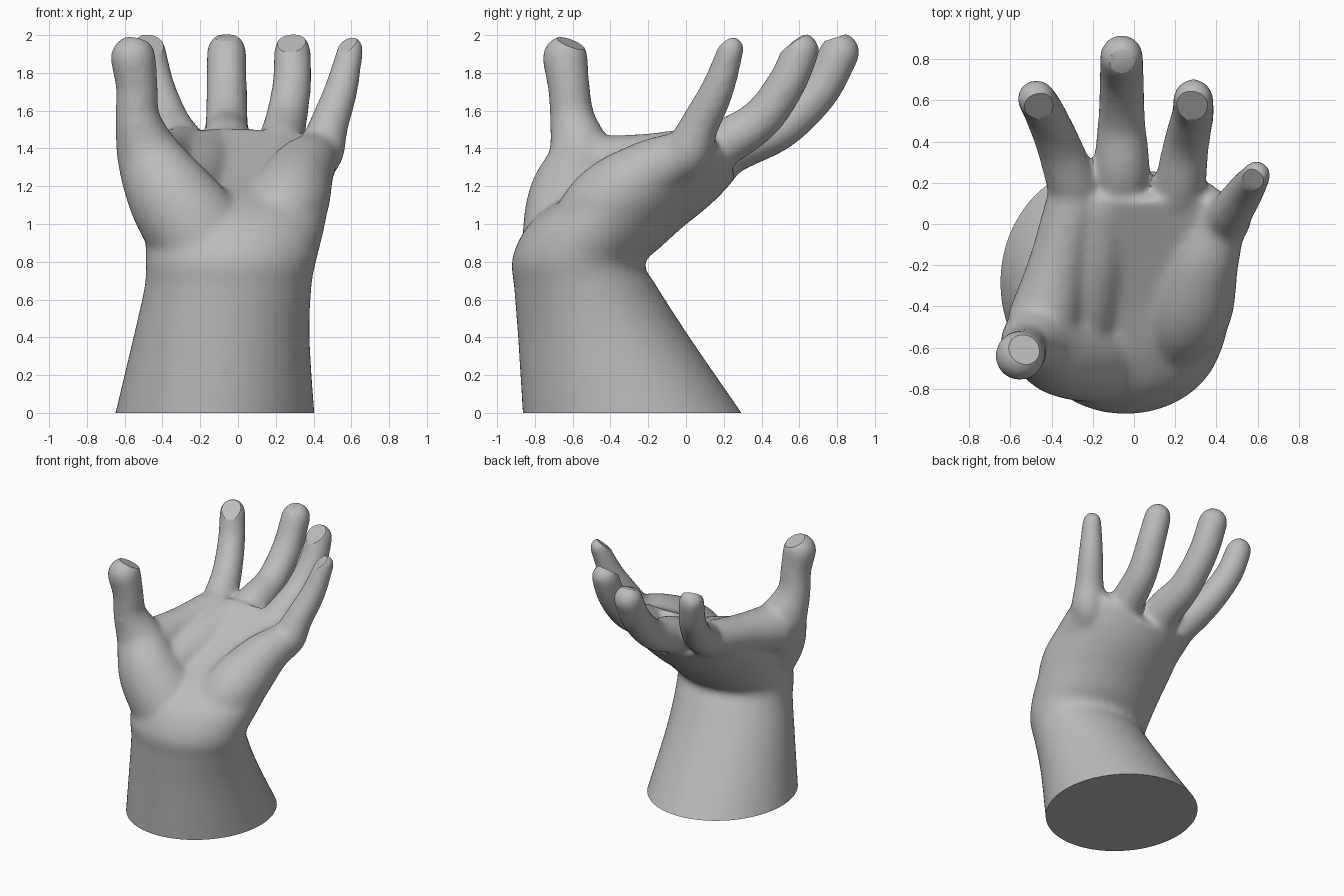
import bpy
import bmesh
from math import sin, cos, pi, radians
from mathutils import Vector

cube = bpy.data.objects.get("Cube")
if cube:
    bpy.data.objects.remove(cube, do_unlink=True)

skin = bpy.data.materials.new("plain_grey")
skin.use_nodes = True
GREY = (0.5, 0.5, 0.5, 1)
skin.diffuse_color = GREY
skin.node_tree.nodes["Principled BSDF"].inputs["Base Color"].default_value = GREY

SIDES = 40


def smooth_path(keys, steps=8):
    """Catmull-Rom samples through keys of any dimension."""
    k = [Vector(p) for p in keys]
    k = [2 * k[0] - k[1]] + k + [2 * k[-1] - k[-2]]
    out = []
    for a, b, c, d in zip(k, k[1:], k[2:], k[3:]):
        for i in range(steps):
            t = i / steps
            out.append(0.5 * (2 * b + (c - a) * t + (2 * a - 5 * b + 4 * c - d) * t ** 2
                              + (3 * b - a - 3 * c + d) * t ** 3))
    return out + [k[-2]]


def loft(bm, rings):
    """Skin a list of point rings and close both ends."""
    loops = [[bm.verts.new(p) for p in ring] for ring in rings]
    for low, high in zip(loops, loops[1:]):
        for i in range(SIDES):
            j = (i + 1) % SIDES
            bm.faces.new((low[i], low[j], high[j], high[i]))
    for loop, flip in ((loops[0], True), (loops[-1], False)):
        centre = bm.verts.new(sum((v.co for v in loop), Vector()) / SIDES)
        for i in range(SIDES):
            a, b = loop[i], loop[(i + 1) % SIDES]
            bm.faces.new((b, a, centre) if flip else (a, b, centre))


def tube(bm, keys):
    """Round limb through (x, y, z, radius) keys with a domed end."""
    pts = [(p.xyz, p.w) for p in smooth_path(keys)]
    end, r = pts[-1]
    ahead = (end - pts[-2][0]).normalized()
    for a in (20, 40, 60, 80):
        pts.append((end + ahead * r * sin(radians(a)), r * cos(radians(a))))
    rings = []
    for i, (p, rad) in enumerate(pts):
        q = (pts[min(i + 1, len(pts) - 1)][0] - pts[max(i - 1, 0)][0]).to_track_quat('Z', 'X')
        rings.append([p + q @ Vector((rad * cos(2 * pi * n / SIDES), rad * sin(2 * pi * n / SIDES), 0))
                      for n in range(SIDES)])
    loft(bm, rings)


def flat_cut(bm, point, normal, reach):
    """Slice off what lies beyond a plane near a point and cap the hole."""
    verts = [v for v in bm.verts if (v.co - point).length < reach]
    inside = set(verts)
    faces = [f for f in bm.faces if all(v in inside for v in f.verts)]
    edges = list({e for f in faces for e in f.edges})
    cut = bmesh.ops.bisect_plane(bm, geom=verts + edges + faces, plane_co=point,
                                 plane_no=normal, clear_outer=True)["geom_cut"]
    rim = [e for e in cut if isinstance(e, bmesh.types.BMEdge) and e.is_boundary]
    bmesh.ops.edgeloop_fill(bm, edges=rim)


bm = bmesh.new()

# Forearm and cupped palm: front y, z, back y, z, left x, right x, cup
body = [
    (-0.855, -0.1, 0.36, -0.1, -0.675, 0.415, 0),
    (-0.865, 0.0, 0.295, 0.0, -0.65, 0.405, 0),
    (-0.89, 0.4, 0.02, 0.4, -0.555, 0.38, 0),
    (-0.91, 0.66, -0.16, 0.68, -0.495, 0.39, 0),
    (-0.92, 0.82, -0.22, 0.79, -0.49, 0.415, 0),
    (-0.83, 1.0, -0.13, 0.88, -0.49, 0.45, 0.02),
    (-0.66, 1.13, -0.02, 0.98, -0.49, 0.475, 0.06),
    (-0.38, 1.26, 0.08, 1.06, -0.48, 0.495, 0.1),
    (-0.1, 1.4, 0.17, 1.14, -0.45, 0.49, 0.1),
    (0.11, 1.51, 0.27, 1.25, -0.4, 0.42, 0.05),
]
rings = []
for fy, fz, by, bz, x0, x1, cup in smooth_path(body):
    mid = Vector(((x0 + x1) / 2, (fy + by) / 2, (fz + bz) / 2))
    half = Vector((0, fy - by, fz - bz)) / 2
    lift = half.normalized() * cup
    ring = []
    for n in range(SIDES):
        c, s = cos(2 * pi * n / SIDES), sin(2 * pi * n / SIDES)
        ring.append(mid + Vector(((x1 - x0) / 2 * c, 0, 0)) - half * s + lift * c * c)
    rings.append(ring)
loft(bm, rings)

# Fingers and thumb: path with radii, then flat pad direction and depth
digits = {
    "thumb": ([(-0.1, -0.6, 0.78, 0.255), (-0.22, -0.605, 0.96, 0.26), (-0.35, -0.6, 1.14, 0.235),
               (-0.467, -0.56, 1.35, 0.178), (-0.53, -0.6, 1.55, 0.123),
               (-0.535, -0.62, 1.72, 0.112), (-0.555, -0.64, 1.88, 0.122)],
              (0.25, 0.35, 0.9), 0.085),
    "index": ([(-0.24, -0.05, 1.25, 0.11), (-0.29, 0.16, 1.4, 0.125), (-0.365, 0.38, 1.54, 0.11),
               (-0.435, 0.54, 1.73, 0.1), (-0.475, 0.61, 1.92, 0.094)],
              (0.2, -0.6, 0.77), 0.05),
    "middle": ([(-0.07, 0.0, 1.25, 0.12), (-0.06, 0.25, 1.41, 0.138), (-0.06, 0.5, 1.51, 0.116),
                (-0.06, 0.7, 1.7, 0.109), (-0.06, 0.815, 1.91, 0.107)],
               (0, -0.3, 0.95), 0.08),
    "ring": ([(0.19, -0.05, 1.25, 0.11), (0.22, 0.16, 1.4, 0.125), (0.255, 0.39, 1.55, 0.112),
              (0.285, 0.53, 1.74, 0.104), (0.288, 0.61, 1.92, 0.098)],
             (-0.1, -0.55, 0.83), 0.05),
    "little": ([(0.33, -0.12, 1.25, 0.1), (0.43, 0.0, 1.37, 0.125), (0.48, 0.07, 1.52, 0.105),
                (0.545, 0.165, 1.71, 0.09), (0.597, 0.24, 1.93, 0.07)],
               (-0.4, -0.5, 0.77), 0.033),
}
for path, normal, depth in digits.values():
    tube(bm, path)

# Outer heel pad, the web between thumb and index finger, and its slope into the palm
tube(bm, [(0.14, -0.6, 0.86, 0.19), (0.26, -0.42, 1.1, 0.215), (0.335, -0.2, 1.27, 0.175),
          (0.42, 0.0, 1.375, 0.125)])
tube(bm, [(-0.44, -0.48, 1.29, 0.18), (-0.37, -0.2, 1.335, 0.145), (-0.3, 0.1, 1.39, 0.13)])
tube(bm, [(-0.28, -0.45, 1.13, 0.2), (-0.2, -0.13, 1.255, 0.18), (-0.16, 0.08, 1.36, 0.14)])

source = bpy.data.meshes.new("hand_parts")
bm.to_mesh(source)
bm.free()
hand = bpy.data.objects.new("hand", source)
bpy.context.collection.objects.link(hand)

# Fuse the parts into one skin and soften the joins
fuse = hand.modifiers.new("fuse", 'REMESH')
fuse.mode = 'VOXEL'
fuse.voxel_size = 0.016
soften = hand.modifiers.new("soften", 'SMOOTH')
soften.factor = 0.5
soften.iterations = 28
bpy.context.view_layer.update()
graph = bpy.context.evaluated_depsgraph_get()
mesh = bpy.data.meshes.new_from_object(hand.evaluated_get(graph))
hand.modifiers.clear()
hand.data = mesh
mesh.name = "hand"

# Flat fingertips and flat wrist base
bm = bmesh.new()
bm.from_mesh(mesh)
for path, normal, depth in digits.values():
    n = Vector(normal).normalized()
    flat_cut(bm, Vector(path[-1][:3]) + n * depth, n, 0.2)
flat_cut(bm, Vector((0, 0, 0)), Vector((0, 0, -1)), 10)
bmesh.ops.recalc_face_normals(bm, faces=bm.faces)
bm.to_mesh(mesh)
bm.free()

mesh.materials.clear()
mesh.materials.append(skin)
bpy.ops.object.select_all(action='DESELECT')
hand.select_set(True)
bpy.context.view_layer.objects.active = hand
bpy.ops.object.shade_smooth_by_angle(angle=radians(35))
